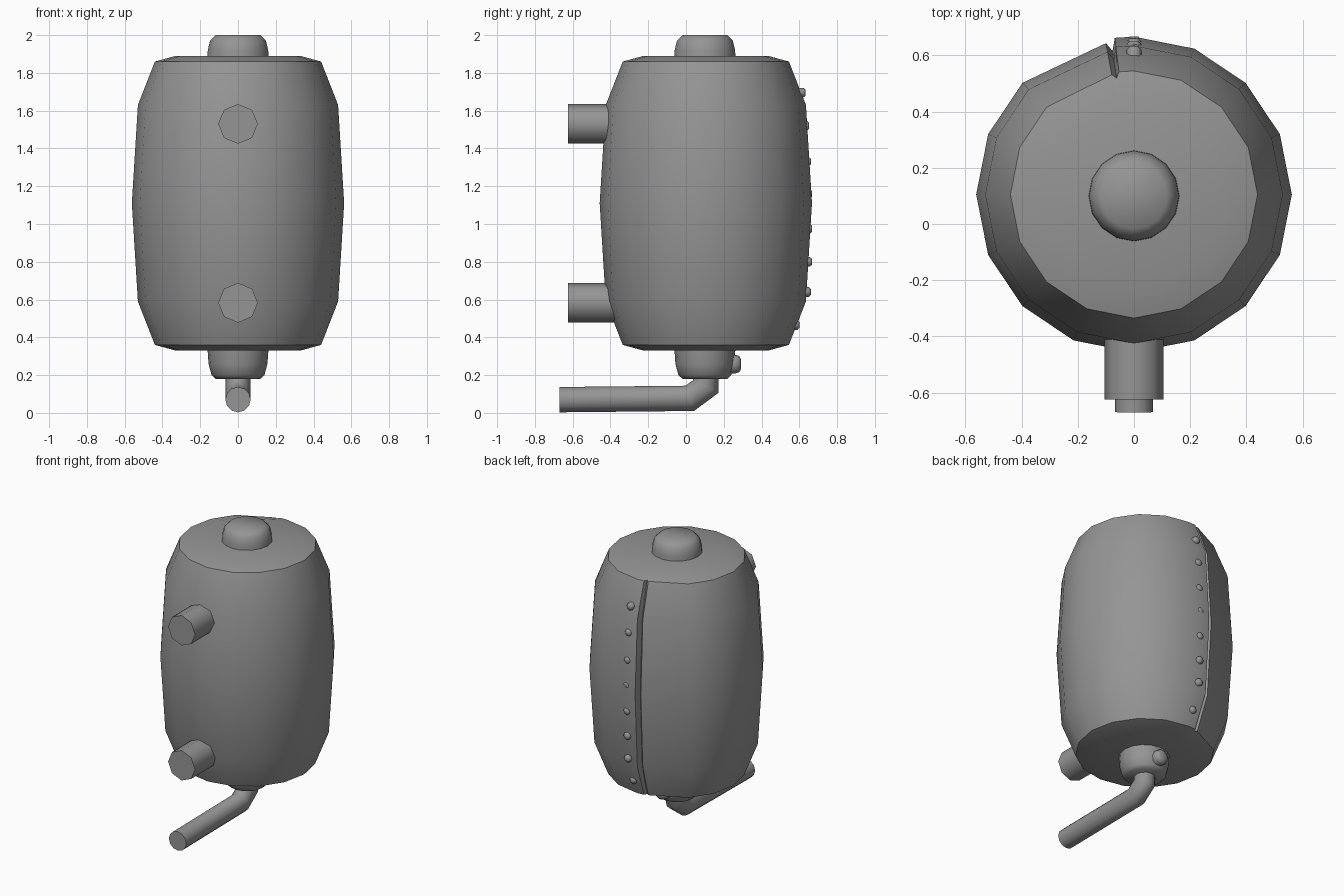
import bpy, bmesh, math
from mathutils import Vector, Matrix

if "Cube" in bpy.data.objects:
    bpy.data.objects.remove(bpy.data.objects["Cube"])

grey = bpy.data.materials.new("iron grey")
grey.use_nodes = True
COLOUR = (0.3, 0.3, 0.3, 1)
grey.diffuse_color = COLOUR
grey.node_tree.nodes["Principled BSDF"].inputs["Base Color"].default_value = COLOUR
AXIS_Y = 0.105


def finish(name, bm, angle=50):
    bmesh.ops.recalc_face_normals(bm, faces=bm.faces)
    mesh = bpy.data.meshes.new(name)
    bm.to_mesh(mesh)
    bm.free()
    mesh.materials.append(grey)
    obj = bpy.data.objects.new(name, mesh)
    bpy.context.collection.objects.link(obj)
    bpy.ops.object.select_all(action="DESELECT")
    obj.select_set(True)
    bpy.context.view_layer.objects.active = obj
    bpy.ops.object.shade_smooth_by_angle(angle=math.radians(angle))
    return obj


def skin(bm, rings):
    """Join equal rings of points into a closed solid."""
    rows = [[bm.verts.new(p) for p in ring] for ring in rings]
    n = len(rows[0])
    for low, high in zip(rows, rows[1:]):
        for i in range(n):
            j = (i + 1) % n
            bm.faces.new((low[i], low[j], high[j], high[i]))
    bm.faces.new(rows[0][::-1])
    bm.faces.new(rows[-1])


def lathe(name, profile, origin, sides, direction=(0, 0, 1), angle=50):
    """Turn (radius, height) pairs around a direction."""
    turn = Vector((0, 0, 1)).rotation_difference(Vector(direction)).to_matrix().to_4x4()
    place = Matrix.Translation(origin) @ turn
    steps = [math.tau * i / sides for i in range(sides)]
    bm = bmesh.new()
    skin(bm, [[place @ Vector((r * math.cos(a), r * math.sin(a), h)) for a in steps]
              for r, h in profile])
    return finish(name, bm, angle)


# Barrel: sixteen columns, one pulled towards the lapped seam at the back
columns = [(i * 22.5, 1.0, 1.0) for i in range(16) if i != 5]
columns += [(97.0, 1.0, 1.0), (98.5, 0.92, 1.0), (100.5, 0.975, 1.0)]
columns.sort()
barrel_profile = [(0.33, 0.33, 0), (0.44, 0.36, 0.6), (0.53, 0.59, 1), (0.562, 1.11, 1),
                  (0.53, 1.63, 1), (0.44, 1.86, 0.6), (0.33, 1.89, 0)]
bm = bmesh.new()
rings = []
for radius, z, depth in barrel_profile:
    ring = []
    for degrees, factor, _ in columns:
        a = math.radians(degrees)
        r = radius * (1 - (1 - factor) * depth)
        ring.append((r * math.cos(a), AXIS_Y + r * math.sin(a), z))
    rings.append(ring)
skin(bm, rings)
finish("barrel", bm)

# Caps above and below
lathe("top_cap", [(0.163, 1.86), (0.16, 1.92), (0.148, 1.97), (0.118, 2.0)],
      (0, AXIS_Y - 0.005, 0), 16, angle=60)
lathe("bottom_cap", [(0.118, 0.18), (0.14, 0.2), (0.156, 0.26), (0.163, 0.36)],
      (0, AXIS_Y - 0.005, 0), 16, angle=60)

# Front pipe stubs
for name, z in (("upper_front_pipe", 1.53), ("lower_front_pipe", 0.583)):
    lathe(name, [(0.105, 0), (0.105, 0.32)], (0, -0.625, z), 8, (0, 1, 0))

# Bent drain pipe, swept in the y-z plane with mitred rings
path = [Vector(p) for p in ((0, 0.105, 0.24), (0, 0.105, 0.14),
                            (0, 0.02, 0.077), (0, -0.67, 0.07))]
PIPE_R = 0.067
side = Vector((1, 0, 0))
rings = []
for i, p in enumerate(path):
    before = (p - path[max(i - 1, 0)]).normalized()
    after = (path[min(i + 1, len(path) - 1)] - p).normalized()
    along = (before + after).normalized()
    across = side.cross(along)
    stretch = 1 / max(along.dot(after), along.dot(before))
    rings.append([p + PIPE_R * (side * math.cos(t) + across * math.sin(t) * stretch)
                  for t in (math.tau * k / 12 for k in range(12))])
bm = bmesh.new()
skin(bm, rings)
finish("drain_pipe", bm, 60)

# Rivets down the back seam
rivet_spots = [(1.695, 0.633), (1.52, 0.652), (1.33, 0.661), (1.16, 0.667),
               (0.975, 0.668), (0.8, 0.667), (0.64, 0.662), (0.465, 0.6)]
for n, (z, tip) in enumerate(rivet_spots, 1):
    lathe(f"rivet_{n}", [(0.026, -0.07), (0.026, -0.012), (0.015, 0)],
          (0, tip, z), 8, (0, 1, 0), 60)

# Knob on the lower cap
lathe("drain_knob", [(0.052, 0), (0.052, 0.08), (0.045, 0.1), (0.025, 0.11)],
      (0, 0.182, 0.258), 10, (0, 1, 0), 60)
